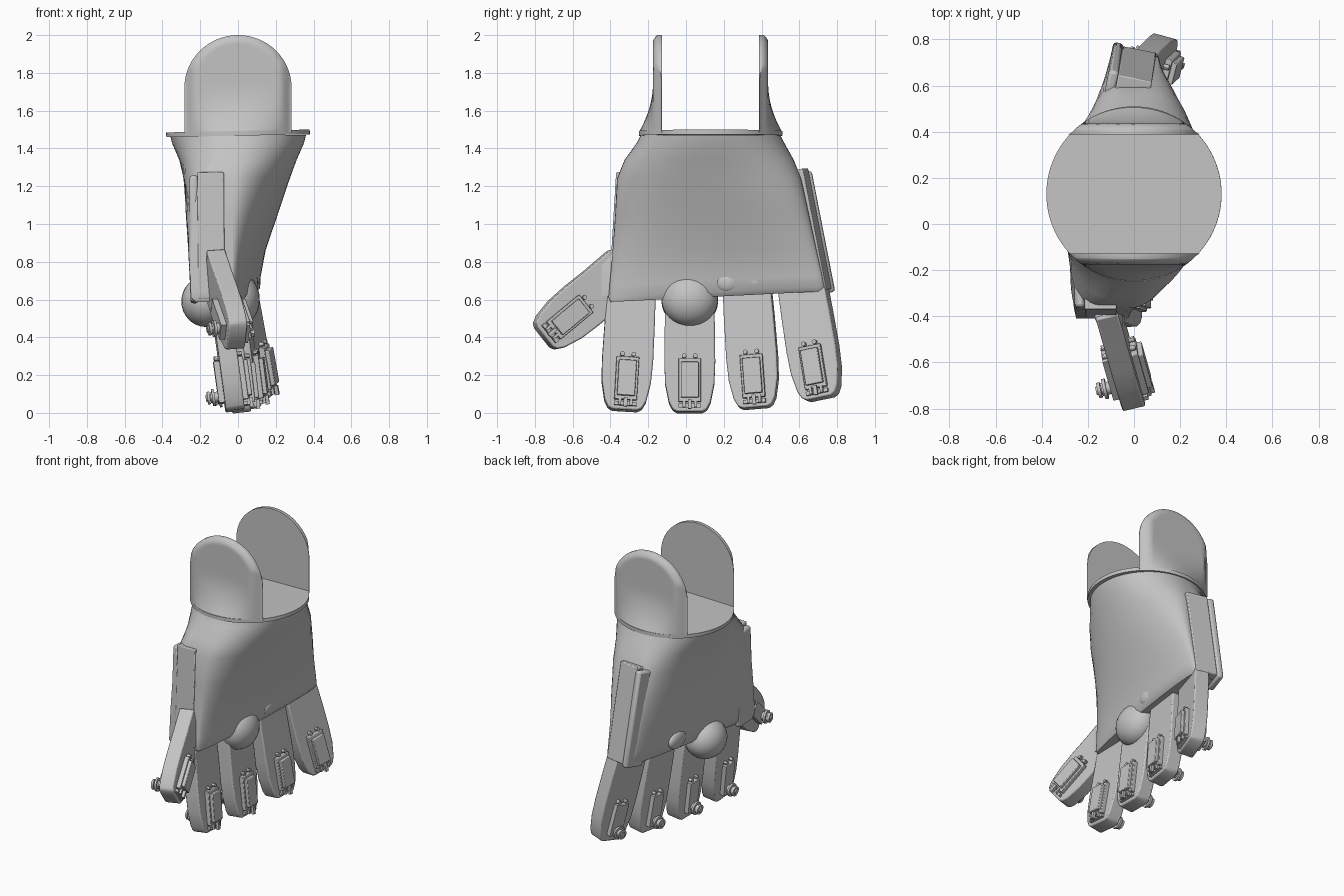
import bpy, bmesh, math
from mathutils import Vector, Matrix

if "Cube" in bpy.data.objects:
    bpy.data.objects.remove(bpy.data.objects["Cube"])

grey = bpy.data.materials.new("plain_grey")
grey.use_nodes = True
grey.diffuse_color = (0.55, 0.55, 0.55, 1)
grey.node_tree.nodes["Principled BSDF"].inputs["Base Color"].default_value = (0.55, 0.55, 0.55, 1)


def finish(name, bm, angle=35, bevel=0):
    bmesh.ops.recalc_face_normals(bm, faces=bm.faces)
    mesh = bpy.data.meshes.new(name)
    bm.to_mesh(mesh)
    bm.free()
    mesh.materials.append(grey)
    ob = bpy.data.objects.new(name, mesh)
    bpy.context.collection.objects.link(ob)
    if bevel:
        mod = ob.modifiers.new("soft_edges", "BEVEL")
        mod.width, mod.segments = bevel, 2
    bpy.ops.object.select_all(action="DESELECT")
    ob.select_set(True)
    bpy.context.view_layer.objects.active = ob
    bpy.ops.object.shade_smooth_by_angle(angle=math.radians(angle))


def loft(bm, rings):
    loops = [[bm.verts.new(p) for p in ring] for ring in rings]
    n = len(loops[0])
    for a, b in zip(loops, loops[1:]):
        for i in range(n):
            j = (i + 1) % n
            bm.faces.new((a[i], a[j], b[j], b[i]))
    bm.faces.new(loops[0][::-1])
    bm.faces.new(loops[-1])


def box(bm, centre, size, frame):
    bmesh.ops.create_cube(bm, size=1, matrix=frame @ Matrix.Translation(centre)
                          @ Matrix.Diagonal((*size, 1)))


def disc(bm, centre, radius, depth, frame, sides=20):
    bmesh.ops.create_cone(bm, cap_ends=True, segments=sides, radius1=radius, radius2=radius,
                          depth=depth, matrix=frame @ Matrix.Translation(centre)
                          @ Matrix.Rotation(math.pi / 2, 4, "Y"))


def axes_frame(origin, up, out):
    out = (out - up * out.dot(up)).normalized()
    m = Matrix((out, up.cross(out), up)).transposed().to_4x4()
    m.translation = origin
    return m


# Palm: round wrist blending into a lens section with blunt front and back ends
FRONT_END, BACK_END = (-0.25, -0.03), (-0.10, 0.10)


def palm_ring(z, left, right, y0, y1, blunt, slope):
    def side(k, middle, order):
        points = []
        for i in order:
            t = math.sin(math.pi / 2 * i / 16)
            front, back = FRONT_END[k] * blunt, BACK_END[k] * blunt
            x = front + (back - front) * (t + 1) / 2
            x += (middle - (front + back) / 2) * math.sqrt(1 - t * t)
            y = (y0 + y1) / 2 + (y1 - y0) / 2 * t
            points.append((x, y, z + slope * (y - 0.15)))
        return points
    return side(1, right, range(-16, 17)) + side(0, left, range(16, -17, -1))


bm = bmesh.new()
loft(bm, [palm_ring(*r) for r in (
    (1.47, -0.36, 0.36, -0.24, 0.50, 0.05, 0),
    (1.43, -0.35, 0.35, -0.26, 0.52, 0.08, 0),
    (1.34, -0.31, 0.31, -0.325, 0.57, 0.35, 0),
    (1.24, -0.28, 0.27, -0.365, 0.61, 0.7, 0),
    (1.05, -0.25, 0.20, -0.375, 0.65, 0.95, 0.01),
    (0.85, -0.22, 0.125, -0.39, 0.69, 1, 0.03),
    (0.70, -0.20, 0.09, -0.405, 0.72, 1, 0.05),
    (0.64, -0.19, 0.085, -0.41, 0.73, 1, 0.05),
    (0.615, -0.17, 0.065, -0.40, 0.72, 0.9, 0.05))])
finish("palm", bm, 50)

# Knuckle bulges on both faces of the palm
for name, centre, scale in (("palm_bulge", (-0.17, 0.02, 0.59), (0.13, 0.15, 0.135)),
                            ("front_bulge", (0.0, 0.02, 0.60), (0.115, 0.15, 0.14)),
                            ("knuckle_first", (0.08, 0.22, 0.69), (0.025, 0.06, 0.05)),
                            ("knuckle_second", (0.085, 0.38, 0.70), (0.025, 0.08, 0.05)),
                            ("palm_knuckle", (-0.17, 0.34, 0.70), (0.03, 0.09, 0.06))):
    bm = bmesh.new()
    bmesh.ops.create_uvsphere(bm, u_segments=28, v_segments=16, radius=1,
                              matrix=Matrix.Translation(centre) @ Matrix.Diagonal((*scale, 1)))
    finish(name, bm, 60)

# Wrist plate
WRIST_Y, WRIST_R = 0.13, 0.38
bm = bmesh.new()
bmesh.ops.create_cone(bm, cap_ends=True, segments=96, radius1=WRIST_R, radius2=WRIST_R, depth=0.025,
                      matrix=Matrix.Translation((0, WRIST_Y, 1.48)) @ Matrix.Rotation(-0.02, 4, "Y"))
finish("wrist_plate", bm)


# Cuff shells: flat inside, kept within the wrist circle and flaring out to it at the base
def cuff(name, side):
    bm = bmesh.new()
    rings = []
    inner, half, spring = 0.257, 0.284, 1.72
    heights = [1.485 + 0.235 * i / 12 for i in range(13)]
    heights += [spring + 0.28 * math.sin(math.pi / 2 * i / 18) for i in range(1, 19)]
    for z in heights:
        rise = max(0, z - spring)
        w = half * math.sqrt(max(0.0004, 1 - (rise / 0.28) ** 2))
        flare = max(0, 1 - (z - 1.485) / 0.26) ** 2
        ring = []
        for i in range(25):
            x = w * math.cos(math.pi * i / 24)
            edge = max(0, 1 - math.hypot(x, rise) / half)
            slab = inner + 0.012 + 0.036 * min(1, edge / 0.12) ** 0.5
            arc = max(inner + 0.003, math.sqrt(WRIST_R ** 2 - x * x))
            slab = min(slab, arc)
            ring.append((x, WRIST_Y + side * (slab + (arc - slab) * flare), z))
        ring += [(-w, WRIST_Y + side * inner, z), (w, WRIST_Y + side * inner, z)]
        rings.append(ring)
    loft(bm, rings)
    finish(name, bm, 40)


cuff("front_cuff", -1)
cuff("back_cuff", 1)


# Finger: tapered rounded slab with a servo, fixings and a round horn.
# Its frame has x across the thickness, z towards the root and its origin at the tip.
def finger(name, base, tip, normal, root_width=0.25):
    base, tip = Vector(base), Vector(tip)
    length = (base - tip).length
    m = axes_frame(tip, (base - tip).normalized(), Vector(normal))
    side = [(0.0, 0.065), (0.012, 0.09), (0.05, 0.11), (0.15, 0.13), (0.27, 0.135),
            (length * 0.7, 0.132), (length, root_width / 2)]
    outline = [(w, z) for z, w in side] + [(-w, z) for z, w in reversed(side)]
    bm = bmesh.new()
    loft(bm, [[m @ Vector((x, y, z)) for y, z in outline] for x in (-0.05, 0.05)])
    finish(name, bm, 30, 0.008)

    bm = bmesh.new()
    box(bm, (0.058, 0, 0.165), (0.04, 0.12, 0.23), m)
    box(bm, (0.07, 0, 0.165), (0.06, 0.095, 0.19), m)
    finish(name + "_servo", bm, 30, 0.004)

    bm = bmesh.new()
    for y in (-0.03, 0.03):
        disc(bm, (0.055, y, 0.295), 0.012, 0.04, m, 12)
        box(bm, (0.06, y, 0.04), (0.05, 0.015, 0.04), m)
        disc(bm, (-0.055, y, 0.285), 0.012, 0.04, m, 12)
    box(bm, (0.055, 0, 0.03), (0.03, 0.12, 0.02), m)
    box(bm, (0.09, 0, 0.035), (0.02, 0.02, 0.05), m)
    box(bm, (-0.06, 0, 0.16), (0.04, 0.10, 0.22), m)
    finish(name + "_fixings", bm, 30)

    bm = bmesh.new()
    for x, r, d in ((-0.09, 0.028, 0.06), (-0.105, 0.045, 0.014), (-0.13, 0.034, 0.014),
                    (-0.12, 0.018, 0.05)):
        disc(bm, (x, 0, 0.085), r, d, m)
    finish(name + "_horn", bm, 30)


finger("index_finger", (-0.11, -0.285, 0.70), (-0.015, -0.325, 0.012), (1, 0.02, 0))
finger("middle_finger", (-0.06, 0.02, 0.70), (0.02, 0.02, 0.002), (1, 0, 0))
finger("ring_finger", (-0.02, 0.32, 0.72), (0.07, 0.37, 0.025), (1, -0.08, 0))
finger("little_finger", (0.01, 0.61, 0.72), (0.125, 0.715, 0.075), (1, -0.25, 0))
finger("thumb", (-0.13, -0.32, 0.76), (-0.005, -0.755, 0.40), (1, 0.15, 0), 0.27)


# Side mounts: leaning blocks with a raised rim
def mount(name, low, high, width, depth, turn=0):
    low, high = Vector(low), Vector(high)
    length = (high - low).length
    along = Matrix.Rotation(turn, 3, "Z") @ Vector((1, 0, 0))
    m = axes_frame((low + high) / 2, (high - low).normalized(), along)
    bm = bmesh.new()
    box(bm, (0, 0, 0), (width, depth, length), m)
    finish(name, bm, 30, 0.006)
    bm = bmesh.new()
    box(bm, (-width / 2 - 0.02, 0.01, -0.015), (0.045, depth, length), m)
    finish(name + "_rim", bm, 30, 0.015)


mount("thumb_mount", (-0.14, -0.33, 0.60), (-0.145, -0.29, 1.27), 0.14, 0.16)
mount("little_finger_mount", (0.01, 0.685, 0.64), (-0.01, 0.56, 1.28), 0.15, 0.15, -0.2)

# Thumb root: bent link between the mount and the thumb
bm = bmesh.new()
loft(bm, [[(x - 0.05, y0, z), (x + 0.05, y0, z), (x + 0.05, y1, z), (x - 0.05, y1, z)]
          for x, y0, y1, z in ((-0.09, -0.46, -0.30, 0.62), (-0.10, -0.45, -0.25, 0.78),
                               (-0.12, -0.41, -0.25, 0.85))])
finish("thumb_root", bm, 30)
